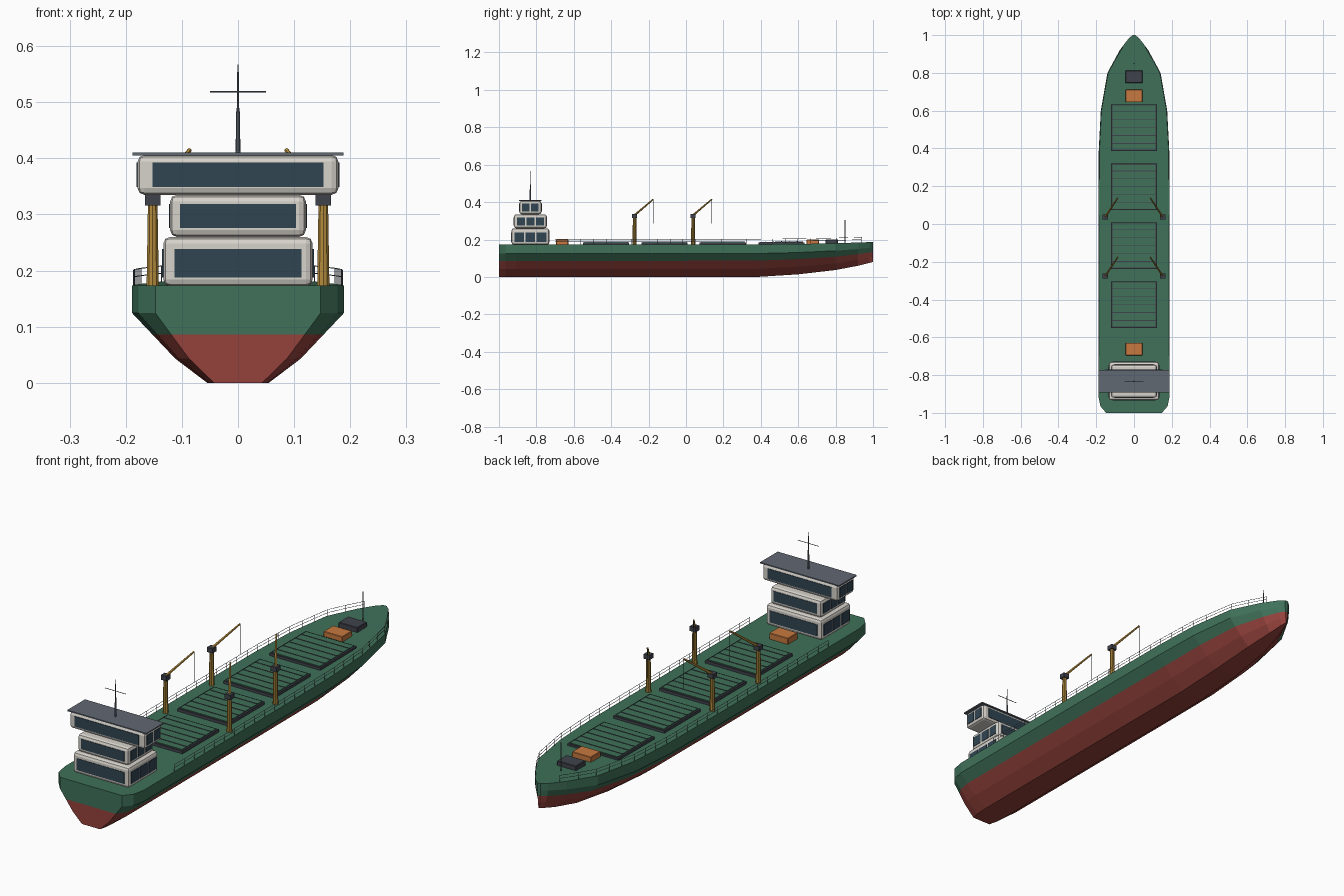
import bpy, bmesh, math
from mathutils import Vector, Matrix

if "Cube" in bpy.data.objects:
    bpy.data.objects.remove(bpy.data.objects["Cube"])


def mat(name, rgb):
    m = bpy.data.materials.new(name)
    m.diffuse_color = (*rgb, 1)
    m.use_nodes = True
    m.node_tree.nodes["Principled BSDF"].inputs["Base Color"].default_value = m.diffuse_color
    return m


GREEN = mat("hull_green", (0.05, 0.165, 0.1))
RED = mat("bottom_red", (0.3, 0.055, 0.045))
WHITE = mat("house_white", (0.68, 0.65, 0.6))
GLASS = mat("glass", (0.03, 0.06, 0.085))
GOLD = mat("crane_yellow", (0.45, 0.26, 0.045))
ORANGE = mat("orange", (0.57, 0.19, 0.05))
DARK = mat("dark_grey", (0.05, 0.055, 0.07))
ROOF = mat("roof_grey", (0.12, 0.14, 0.17))


def finish(bm, name, *mats):
    bmesh.ops.recalc_face_normals(bm, faces=bm.faces)
    me = bpy.data.meshes.new(name)
    bm.to_mesh(me)
    bm.free()
    for m in mats:
        me.materials.append(m)
    ob = bpy.data.objects.new(name, me)
    bpy.context.collection.objects.link(ob)
    return ob


def add_box(bm, c, s):
    bmesh.ops.create_cube(bm, size=1, matrix=Matrix.Translation(c) @ Matrix.Diagonal((*s, 1)))


def box(name, c, s, m, bevel=0, segs=2):
    bm = bmesh.new()
    add_box(bm, c, s)
    if bevel:
        bmesh.ops.bevel(bm, geom=bm.edges[:], offset=bevel, segments=segs, profile=0.5, affect='EDGES')
    return finish(bm, name, m)


def add_tube(bm, a, b, r1, r2, n):
    a, b = Vector(a), Vector(b)
    d = b - a
    rot = d.to_track_quat('Z', 'Y').to_matrix().to_4x4()
    bmesh.ops.create_cone(bm, cap_ends=True, segments=n, radius1=r1, radius2=r2, depth=d.length,
                          matrix=Matrix.Translation((a + b) / 2) @ rot)


def tube(name, a, b, r1, r2, n, m):
    bm = bmesh.new()
    add_tube(bm, a, b, r1, r2, n)
    return finish(bm, name, m)


# Hull: one cross-section scaled along stations (y, width factor, keel z, deck z)
SECTION = [(0.055, 0), (0.112, 0.25), (0.153, 0.5), (0.189, 0.72), (0.189, 1)]
STATIONS = [(-1, 0.78, 0, 0.173), (-0.965, 0.94, 0, 0.173), (-0.91, 1, 0, 0.173),
            (0.0, 1, 0, 0.173), (0.38, 0.99, 0, 0.174), (0.6, 0.93, 0.014, 0.176),
            (0.8, 0.745, 0.037, 0.18), (0.92, 0.4, 0.06, 0.184),
            (0.98, 0.16, 0.075, 0.186), (1, 0.04, 0.08, 0.187)]
bm = bmesh.new()
rings = []
for y, w, z0, z1 in STATIONS:
    half = [(x * w, y, z0 + f * (z1 - z0)) for x, f in SECTION]
    ring = half + [(-x, yy, z) for x, yy, z in reversed(half)]
    rings.append([bm.verts.new(p) for p in ring])
RED_STRIPS = (0, 1, 7, 8, 9)
for a, b in zip(rings, rings[1:]):
    for i in range(10):
        j = (i + 1) % 10
        f = bm.faces.new((a[i], a[j], b[j], b[i]))
        f.material_index = int(i in RED_STRIPS)
for r in (rings[0], rings[-1]):
    for i in range(4):
        f = bm.faces.new((r[i], r[i + 1], r[8 - i], r[9 - i]))
        f.material_index = int(i < 2)
finish(bm, "hull", GREEN, RED)


def deck_edge(y):
    """Half width and height of the deck at y."""
    for a, b in zip(STATIONS, STATIONS[1:]):
        if a[0] <= y <= b[0]:
            t = (y - a[0]) / (b[0] - a[0])
            return 0.189 * (a[1] + t * (b[1] - a[1])), a[3] + t * (b[3] - a[3])


# Side railings following the deck edge
for s, side in ((1, "right"), (-1, "left")):
    bm = bmesh.new()
    pts = []
    for i in range(25):
        y = -0.7 + i * 1.64 / 24
        w, z = deck_edge(y)
        pts.append(Vector((s * (w - 0.003), y, z)))
    for p in pts:
        add_tube(bm, p, p + Vector((0, 0, 0.028)), 0.001, 0.001, 5)
    for h in (0.015, 0.028):
        for p, q in zip(pts, pts[1:]):
            up = Vector((0, 0, h))
            add_tube(bm, p + up, q + up, 0.0009, 0.0009, 5)
    finish(bm, "railing_" + side, ROOF)

# Cargo hatches: dark coaming, green cover, dark ribs across
for k, y in enumerate((0.51, 0.197, -0.115, -0.427)):
    box(f"hatch_coaming_{k}", (0, y, 0.177), (0.242, 0.247, 0.016), DARK)
    box(f"hatch_cover_{k}", (0, y, 0.1855), (0.228, 0.233, 0.005), GREEN)
    bm = bmesh.new()
    for i in range(5):
        add_box(bm, (0, y + (i - 2) * 0.042, 0.188), (0.228, 0.004, 0.003))
    finish(bm, f"hatch_ribs_{k}", DARK)

# Deck cranes
for k, y in enumerate((-0.275, 0.038)):
    for s, side in ((1, "right"), (-1, "left")):
        n = f"{side}_{k}"
        x = s * 0.152
        tip = (s * 0.086, y + 0.1, 0.415)
        tube("crane_post_" + n, (x, y, 0.17), (x, y, 0.318), 0.0115, 0.009, 10, GOLD)
        box("crane_cab_" + n, (x, y, 0.326), (0.027, 0.027, 0.02), DARK)
        tube("crane_jib_" + n, (x, y, 0.33), tip, 0.006, 0.004, 6, GOLD)
        tube("crane_cable_" + n, tip, (tip[0], tip[1], 0.285), 0.001, 0.001, 5, DARK)

# Superstructure tiers: (half width, y length, z0, z1, window half width, win z0, win z1, side windows)
HY = -0.832
TIERS = [(0.133, 0.202, 0.172, 0.26, 0.113, 0.188, 0.238, 3),
         (0.121, 0.175, 0.26, 0.335, 0.103, 0.276, 0.319, 3),
         (0.179, 0.118, 0.335, 0.406, 0.152, 0.349, 0.393, 2)]
for k, (hw, ly, z0, z1, ww, w0, w1, n) in enumerate(TIERS):
    box(f"house_tier_{k}", (0, HY, (z0 + z1) / 2), (2 * hw, ly, z1 - z0), WHITE, 0.012)
    bm = bmesh.new()
    zc, h = (w0 + w1) / 2, w1 - w0
    for s in (1, -1):
        add_box(bm, (0, HY + s * ly / 2, zc), (2 * ww, 0.004, h))
        pitch = (ly - 0.022) / n
        for i in range(n):
            add_box(bm, (s * hw, HY + (i - (n - 1) / 2) * pitch, zc), (0.004, pitch - 0.008, h))
    finish(bm, f"windows_{k}", GLASS)
box("bridge_roof", (0, HY, 0.4075), (0.376, 0.12, 0.005), ROOF)

# Masts
tube("main_mast_lower", (0, HY, 0.408), (0, HY, 0.49), 0.0045, 0.003, 8, ROOF)
tube("main_mast_upper", (0, HY, 0.49), (0, HY, 0.567), 0.002, 0.0012, 8, ROOF)
tube("mast_yard", (-0.05, HY, 0.519), (0.05, HY, 0.519), 0.0014, 0.0014, 6, ROOF)
tube("bow_mast", (0, 0.85, 0.178), (0, 0.85, 0.305), 0.0025, 0.0015, 8, ROOF)

# Deck lockers and winch
box("locker_fore", (0, 0.678, 0.185), (0.09, 0.066, 0.03), ORANGE, 0.002, 1)
box("locker_aft", (0, -0.662, 0.184), (0.09, 0.066, 0.03), ORANGE, 0.002, 1)
box("anchor_winch", (0, 0.78, 0.187), (0.09, 0.066, 0.026), DARK, 0.002, 1)
